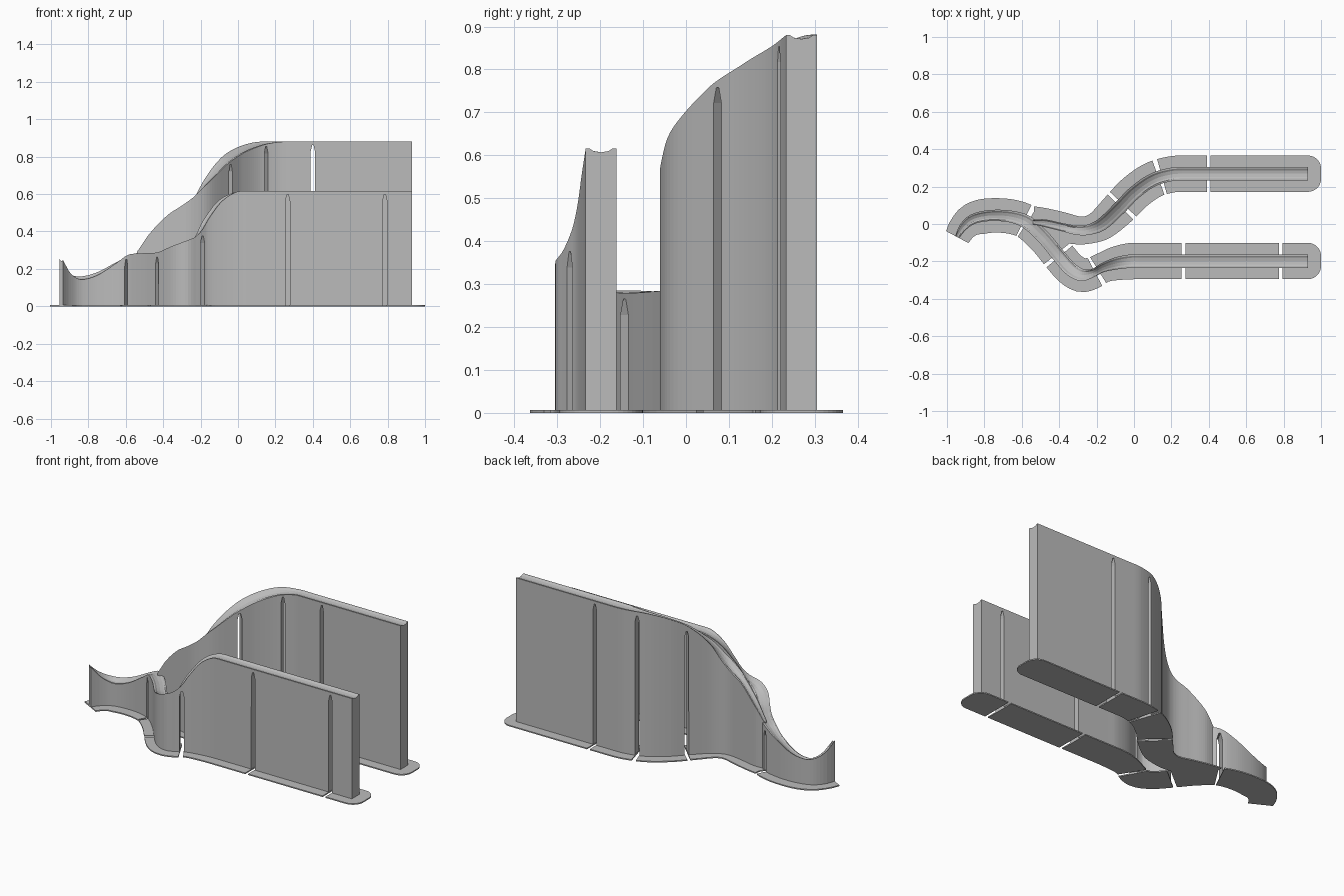
import bpy, bmesh, math
from mathutils import Vector

cube = bpy.data.objects.get("Cube")
if cube:
    bpy.data.objects.remove(cube, do_unlink=True)

grey = bpy.data.materials.new("mid grey")
grey.use_nodes = True
grey.diffuse_color = (0.5, 0.5, 0.5, 1)
grey.node_tree.nodes["Principled BSDF"].inputs["Base Color"].default_value = (0.5, 0.5, 0.5, 1)

# Path stations: x, y, top height, wall half width, bank, plate half width
BACK = [
    (-0.54, 0.010, 0.29, 0.012, 0.000, 0.085),
    (-0.48, 0.005, 0.375, 0.020, 0.000, 0.080),
    (-0.38, -0.018, 0.475, 0.022, -0.005, 0.080),
    (-0.30, -0.034, 0.525, 0.025, -0.012, 0.075),
    (-0.24, -0.030, 0.575, 0.028, -0.012, 0.075),
    (-0.17, 0.000, 0.665, 0.034, -0.003, 0.085),
    (-0.08, 0.083, 0.770, 0.036, 0.008, 0.095),
    (0.00, 0.165, 0.828, 0.036, 0.012, 0.097),
    (0.10, 0.235, 0.866, 0.036, 0.010, 0.097),
    (0.20, 0.265, 0.879, 0.036, 0.002, 0.097),
    (0.28, 0.269, 0.880, 0.036, 0.000, 0.097),
    (0.93, 0.269, 0.880, 0.036, 0.000, 0.097)]
FRONT = [
    (-0.945, -0.070, 0.250, 0.012, 0.004, 0.068),
    (-0.920, -0.025, 0.195, 0.020, 0.008, 0.075),
    (-0.88, 0.015, 0.160, 0.026, 0.008, 0.085),
    (-0.83, 0.036, 0.152, 0.028, 0.008, 0.092),
    (-0.75, 0.046, 0.175, 0.030, 0.008, 0.092),
    (-0.65, 0.038, 0.233, 0.032, 0.006, 0.092),
    (-0.57, 0.008, 0.278, 0.036, 0.004, 0.092),
    (-0.48, -0.075, 0.284, 0.036, 0.000, 0.090),
    (-0.40, -0.172, 0.284, 0.036, -0.005, 0.090),
    (-0.34, -0.240, 0.305, 0.036, -0.012, 0.090),
    (-0.28, -0.272, 0.335, 0.033, -0.012, 0.092),
    (-0.22, -0.262, 0.380, 0.022, -0.005, 0.085),
    (-0.17, -0.235, 0.465, 0.024, 0.004, 0.080),
    (-0.10, -0.212, 0.558, 0.032, 0.004, 0.090),
    (-0.02, -0.199, 0.608, 0.036, 0.000, 0.097),
    (0.05, -0.198, 0.616, 0.036, 0.000, 0.097),
    (0.93, -0.198, 0.616, 0.036, 0.000, 0.097)]
# Joint positions: x of each slot
BACK_JOINTS = [-0.065, 0.14, 0.40]
FRONT_JOINTS = [-0.58, -0.405, -0.20, 0.265, 0.785]


def sample(rows, x):
    """Smooth interpolation of the path columns at x."""
    if x >= rows[-1][0]:
        return rows[-1][1:]
    x = max(x, rows[0][0])
    i = max(k for k in range(len(rows) - 1) if rows[k][0] <= x)

    def slope(k, c):
        a, b = max(k - 1, 0), min(k + 1, len(rows) - 1)
        if b == len(rows) - 1:
            return 0.0
        return (rows[b][c] - rows[a][c]) / (rows[b][0] - rows[a][0])
    h = rows[i + 1][0] - rows[i][0]
    t = (x - rows[i][0]) / h
    out = []
    for c in range(1, 6):
        p, q = rows[i][c], rows[i + 1][c]
        out.append((2*t**3 - 3*t**2 + 1) * p + (t**3 - 2*t**2 + t) * h * slope(i, c)
                   + (3*t**2 - 2*t**3) * q + (t**3 - t**2) * h * slope(i + 1, c))
    return out


def frame(rows, x):
    """Centre point, sideways direction and path direction at x."""
    lo, hi = max(x - 0.004, rows[0][0]), max(x, rows[0][0]) + 0.004
    t = Vector((hi - lo, sample(rows, hi)[0] - sample(rows, lo)[0], 0)).normalized()
    return Vector((x, sample(rows, x)[0], 0)), Vector((-t.y, t.x, 0)), t


def loft(name, rings):
    """Skin closed rings and cap both ends."""
    bm = bmesh.new()
    vs = [[bm.verts.new(p) for p in r] for r in rings]
    n = len(vs[0])
    for a, b in zip(vs, vs[1:]):
        for k in range(n):
            bm.faces.new((a[k], a[(k + 1) % n], b[(k + 1) % n], b[k]))
    bm.faces.new(vs[0])
    bm.faces.new(vs[-1])
    bmesh.ops.recalc_face_normals(bm, faces=bm.faces)
    mesh = bpy.data.meshes.new(name)
    bm.to_mesh(mesh)
    bm.free()
    mesh.materials.append(grey)
    ob = bpy.data.objects.new(name, mesh)
    bpy.context.collection.objects.link(ob)
    return ob


def spread(a, b, step):
    n = max(1, math.ceil((b - a) / step))
    return [a + (b - a) * k / n for k in range(n + 1)]


# Cross-section of the grooved running surface: side position, drop
GROOVE = [(-1, 0), (-0.75, 0), (-0.5, 0.006), (0, 0.009), (0.5, 0.006), (0.75, 0), (1, 0)]


def wall(name, rows, joints):
    """Tall wall with a grooved top and pointed slots cut from below."""
    slots = [(g, 0.012 * frame(rows, g)[2].x) for g in joints]
    xs = [x for x in spread(rows[0][0], 0.28, 0.012) + spread(0.30, 0.93, 0.09)
          if all(abs(x - g) > h * 1.1 for g, h in slots)]
    stations = [(x, 0.0) for x in xs]
    for g, h in slots:
        top = min(sample(rows, g + d)[1] for d in (-h, 0, h))
        tip, shoulder = top - 0.018, top - 0.055
        stations += [(g - h - 1e-4, 0), (g - h, shoulder), (g - h * 0.3, tip),
                     (g + h * 0.3, tip), (g + h, shoulder), (g + h + 1e-4, 0)]
    rings = []
    for x, low in sorted(stations):
        c, n, _ = frame(rows, x)
        _, z, w, bank, _ = sample(rows, x)
        ring = [c + n * w * u + Vector((0, 0, z + bank * u - d)) for u, d in GROOVE]
        ring += [c + n * w + Vector((0, 0, low)), c - n * w + Vector((0, 0, low))]
        rings.append(ring)
    return loft(name, rings)


def plates(name, rows, joints):
    """Flat foot plates, separated at the joints, rounded at the far end."""
    ends = [rows[0][0]]
    for g in joints:
        h = 0.010 * frame(rows, g)[2].x
        ends += [g - h, g + h]
    ends.append(1.0)
    for k in range(0, len(ends), 2):
        a, b = ends[k], ends[k + 1]
        xs = spread(a, min(b, 0.93), 0.02)
        if b == 1.0:
            xs += [0.93 + 0.07 * math.sin(math.radians(q)) for q in range(10, 91, 10)]
        rings = []
        for x in xs:
            c, n, _ = frame(rows, x)
            w = sample(rows, x)[4]
            if x > 0.93:
                w = 0.027 + 0.07 * math.sqrt(max(0, 1 - ((x - 0.93) / 0.07) ** 2))
            rings.append([c + n * w * s + Vector((0, 0, z))
                          for s, z in ((-1, 0), (1, 0), (1, 0.007), (-1, 0.007))])
        loft(f"{name}_{k // 2 + 1}", rings)


wall("back_track_wall", BACK, BACK_JOINTS)
wall("front_track_wall", FRONT, FRONT_JOINTS)
plates("back_foot_plate", BACK, BACK_JOINTS)
plates("front_foot_plate", FRONT, FRONT_JOINTS)
